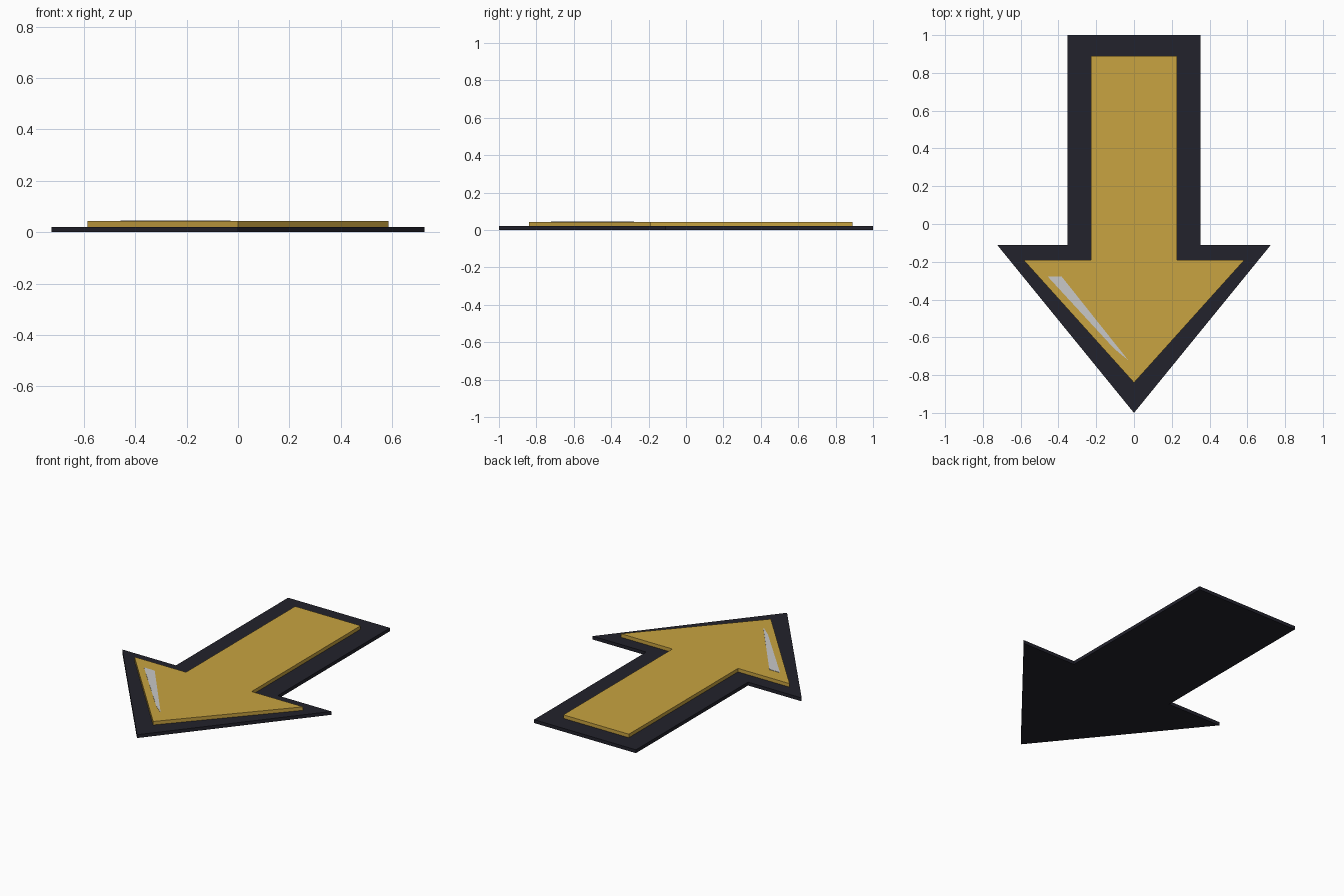
import bpy
import bmesh

if "Cube" in bpy.data.objects:
    bpy.data.objects.remove(bpy.data.objects["Cube"])


def material(name, rgb):
    mat = bpy.data.materials.new(name)
    mat.diffuse_color = (*rgb, 1.0)
    mat.use_nodes = True
    mat.node_tree.nodes["Principled BSDF"].inputs["Base Color"].default_value = mat.diffuse_color
    return mat


def plate(name, outline, z0, z1, mat):
    """Extrude a flat outline from z0 up to z1."""
    bm = bmesh.new()
    face = bm.faces.new([bm.verts.new((x, y, z0)) for x, y in outline])
    top = bmesh.ops.extrude_face_region(bm, geom=[face])["geom"]
    verts = [v for v in top if isinstance(v, bmesh.types.BMVert)]
    bmesh.ops.translate(bm, verts=verts, vec=(0, 0, z1 - z0))
    bmesh.ops.recalc_face_normals(bm, faces=bm.faces[:])
    mesh = bpy.data.meshes.new(name)
    bm.to_mesh(mesh)
    bm.free()
    mesh.materials.append(mat)
    obj = bpy.data.objects.new(name, mesh)
    bpy.context.collection.objects.link(obj)
    return obj


def arrow(back, shaft, shoulder, wing, tip):
    """Arrow outline pointing to -y, mirrored across x = 0."""
    half = [(shaft, back), (shaft, shoulder), (wing, shoulder)]
    return half + [(0, tip)] + [(-x, y) for x, y in reversed(half)]


dark = material("dark navy", (0.016, 0.016, 0.025))
gold = material("gold", (0.578, 0.366, 0.052))
silver = material("light grey", (0.58, 0.58, 0.58))

# Dark backing plate
plate("arrow_base", arrow(1.0, 0.353, -0.11, 0.725, -1.0), 0.0, 0.021, dark)
# Raised gold arrow
plate("arrow_face", arrow(0.89, 0.227, -0.19, 0.585, -0.84), 0.021, 0.043, gold)
# Glint along the left edge of the head
plate("highlight", [(-0.457, -0.278), (-0.383, -0.278), (-0.03, -0.722), (-0.105, -0.66)],
      0.042, 0.045, silver)
